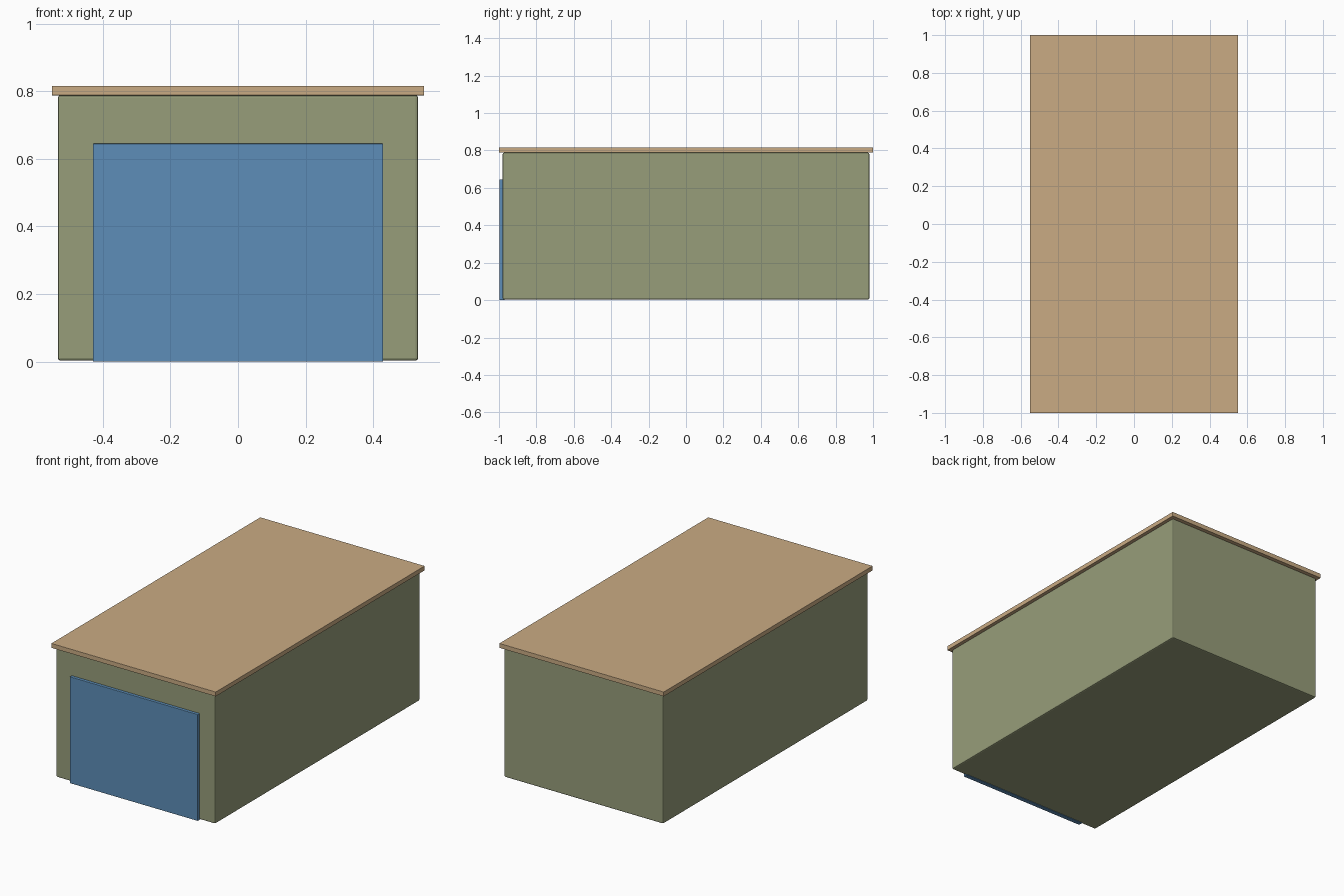
import bpy
from mathutils import Vector

old = bpy.data.objects.get("Cube")
if old:
    bpy.data.objects.remove(old, do_unlink=True)


def material(name, rgb):
    m = bpy.data.materials.new(name)
    m.use_nodes = True
    m.diffuse_color = (*rgb, 1)
    m.node_tree.nodes["Principled BSDF"].inputs["Base Color"].default_value = (*rgb, 1)
    return m


def box(name, low, high, mat, bevel):
    """Box between two corners with slightly eased edges."""
    low, high = Vector(low), Vector(high)
    bpy.ops.mesh.primitive_cube_add(size=1, location=(low + high) / 2)
    ob = bpy.context.object
    ob.name = name
    ob.scale = high - low
    bpy.ops.object.transform_apply(location=False, rotation=False, scale=True)
    ob.data.materials.append(mat)
    mod = ob.modifiers.new("eased_edges", "BEVEL")
    mod.width = bevel
    mod.segments = 2
    return ob


green = material("sage green", (0.31, 0.34, 0.195))
tan = material("tan", (0.59, 0.41, 0.23))
blue = material("door blue", (0.11, 0.27, 0.48))

# Main body
box("walls", (-0.533, -0.98, 0.003), (0.533, 0.98, 0.788), green, 0.007)

# Overhanging flat roof slab
box("roof", (-0.551, -1, 0.788), (0.551, 1, 0.815), tan, 0.001)

# Large door standing slightly proud of the front wall
box("garage_door", (-0.429, -0.998, 0), (0.429, -0.97, 0.645), blue, 0.002)
